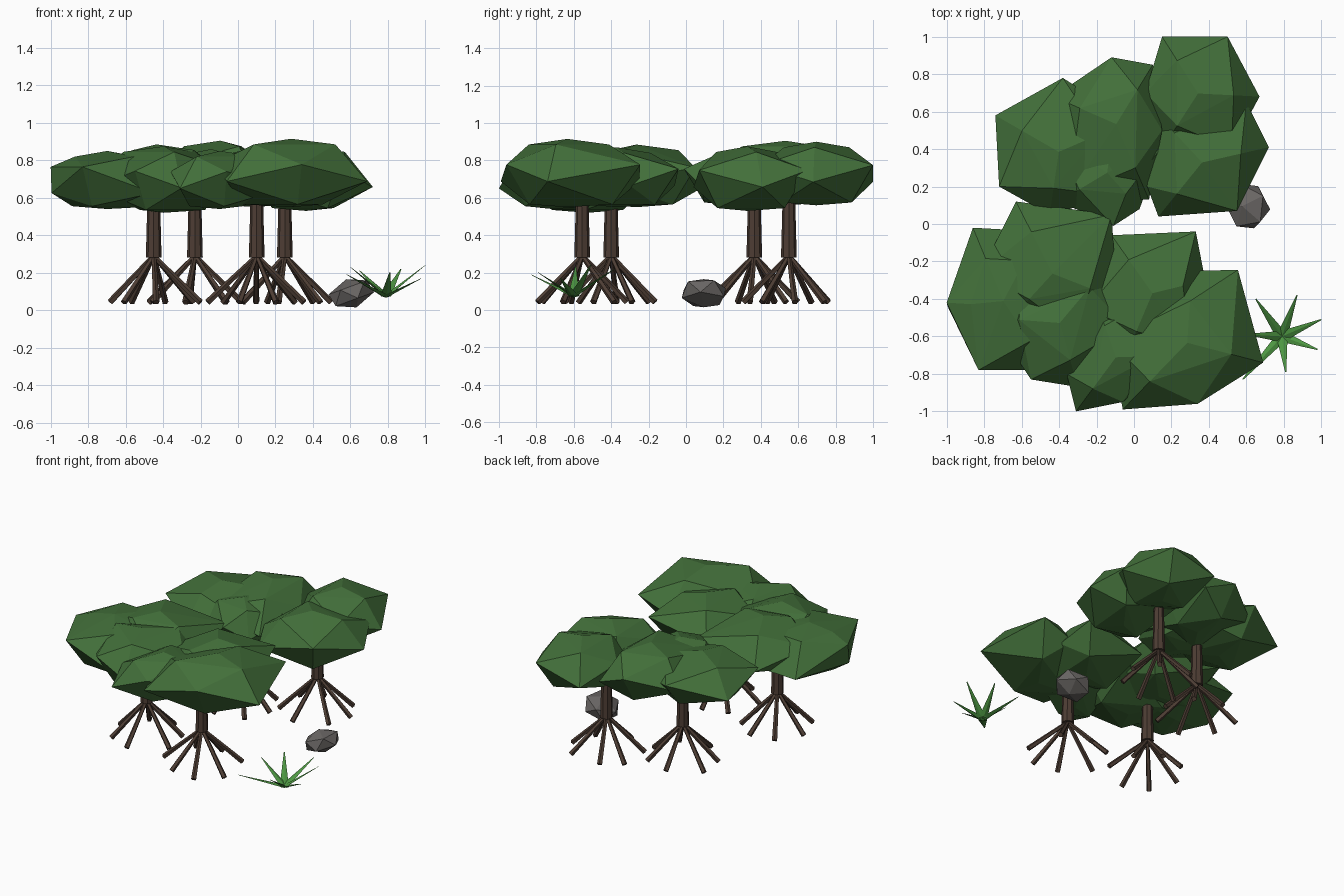
import bpy, bmesh, math, random
from mathutils import Vector, Matrix

if "Cube" in bpy.data.objects:
    bpy.data.objects.remove(bpy.data.objects["Cube"])

random.seed(4)


def material(name, rgb):
    m = bpy.data.materials.new(name)
    m.diffuse_color = (*rgb, 1)
    m.use_nodes = True
    m.node_tree.nodes["Principled BSDF"].inputs["Base Color"].default_value = m.diffuse_color
    return m


LEAF = material("leaf_green", (0.055, 0.16, 0.042))
BARK = material("bark", (0.075, 0.047, 0.034))
STONE = material("stone", (0.14, 0.13, 0.125))
FERN = material("bright_green", (0.075, 0.31, 0.055))


def finish(bm, name, mat):
    bmesh.ops.recalc_face_normals(bm, faces=bm.faces)
    me = bpy.data.meshes.new(name)
    bm.to_mesh(me)
    bm.free()
    me.materials.append(mat)
    ob = bpy.data.objects.new(name, me)
    bpy.context.collection.objects.link(ob)
    return ob


def rod(bm, a, b, r1, r2, sides, flat=1.0):
    """Tapered cylinder from a to b, optionally flattened across."""
    a, b = Vector(a), Vector(b)
    d = b - a
    side = Vector((-d.y, d.x, 0))
    side = side.normalized() if side.length > 1e-6 else Vector((1, 0, 0))
    up = d.normalized().cross(side)
    rot = Matrix((side, up * flat, d.normalized())).transposed().to_4x4()
    bmesh.ops.create_cone(bm, cap_ends=True, segments=sides, radius1=r1, radius2=r2,
                          depth=d.length, matrix=Matrix.Translation((a + b) / 2) @ rot)


def foliage(name, outline, ztop, zbot, wave=0.045):
    """Chunky leaf mass: zigzag outline in plan, with a few crown and underside corners."""
    bm = bmesh.new()
    c = sum((Vector(p) for p in outline), Vector((0, 0))) / len(outline)
    zmid = (ztop + zbot) / 2
    for i, p in enumerate(outline):
        p = Vector(p)
        high = i % 2
        bm.verts.new((*p, zmid + (wave if high else -wave)))
        # crown corner over each low point, underside corner beneath each high one
        q = c + (p - c) * (0.62 if high else 0.58)
        bm.verts.new((*q, (zbot + 0.015 if high else ztop - 0.03)))
    bm.verts.new((*c, ztop))
    bm.verts.new((*c, zbot))
    res = bmesh.ops.convex_hull(bm, input=bm.verts)
    bmesh.ops.delete(bm, geom=[v for v in res["geom_interior"] if isinstance(v, bmesh.types.BMVert)],
                     context='VERTS')
    finish(bm, name, LEAF)


def tree(name, x, y, turn):
    # Trunk
    bm = bmesh.new()
    rod(bm, (x, y, 0.28), (x, y, 0.66), 0.042, 0.032, 8)
    finish(bm, name + "_trunk", BARK)
    # Prop roots
    bm = bmesh.new()
    for i in range(7):
        a = turn + math.tau * i / 7 + random.uniform(-0.15, 0.15)
        r = random.uniform(0.23, 0.275)
        ca, sa = math.cos(a), math.sin(a)
        rod(bm, (x + ca * 0.01, y + sa * 0.01, 0.28), (x + ca * r, y + sa * r, 0.042), 0.013, 0.018, 5)
    finish(bm, name + "_roots", BARK)


# Four stilt-rooted trees
tree("front_left", -0.45, -0.40, 3.1)
tree("front_right", 0.10, -0.555, -0.3)
tree("back_left", -0.23, 0.365, 0.8)
tree("back_right", 0.25, 0.55, 0.1)

# Front right canopy
foliage("front_right_canopy_main", [(0.31, -0.25), (0.555, -0.245), (0.69, -0.74), (0.34, -0.96),
                                    (-0.06, -0.99), (-0.13, -0.62)], 0.915, 0.55)
foliage("front_right_canopy_inner", [(-0.12, -0.06), (0.33, -0.04), (0.38, -0.3), (0.3, -0.65),
                                     (-0.05, -0.72), (-0.25, -0.45)], 0.87, 0.55)
foliage("front_right_canopy_edge", [(-0.31, -1.0), (-0.06, -0.95), (0.25, -0.7), (0.1, -0.4),
                                    (-0.2, -0.42), (-0.36, -0.8)], 0.85, 0.54)

# Front left canopy
foliage("front_left_canopy_outer", [(-0.86, -0.02), (-1.0, -0.42), (-0.995, -0.44), (-0.83, -0.78),
                                    (-0.45, -0.78), (-0.25, -0.4), (-0.5, -0.04)], 0.85, 0.54, 0.07)
foliage("front_left_canopy_inner", [(-0.63, 0.12), (-0.12, 0.05), (-0.09, -0.4), (-0.3, -0.6),
                                    (-0.65, -0.5), (-0.82, -0.26)], 0.885, 0.55)
foliage("front_left_canopy_front", [(-0.77, -0.5), (-0.55, -0.83), (-0.3, -0.87), (-0.04, -0.55),
                                    (-0.12, -0.2), (-0.6, -0.22)], 0.875, 0.52)

# Back left canopy
foliage("back_left_canopy_outer", [(-0.74, 0.58), (-0.38, 0.78), (-0.02, 0.55), (-0.1, 0.15),
                                   (-0.45, 0.05), (-0.72, 0.2)], 0.87, 0.56)
foliage("back_left_canopy_main", [(-0.43, 0.68), (-0.12, 0.89), (0.1, 0.85), (0.15, 0.5),
                                  (0.08, 0.13), (-0.35, 0.15)], 0.905, 0.56)
foliage("back_left_canopy_inner", [(-0.4, 0.12), (-0.11, -0.01), (0.03, 0.08), (0.14, 0.4),
                                   (-0.1, 0.6), (-0.42, 0.45)], 0.86, 0.56)

# Back right canopy
foliage("back_right_canopy_back", [(0.15, 1.0), (0.5, 1.0), (0.67, 0.68), (0.52, 0.4),
                                   (0.15, 0.4), (0.06, 0.7)], 0.90, 0.56)
foliage("back_right_canopy_front", [(0.11, 0.6), (0.07, 0.2), (0.13, 0.04), (0.55, 0.07),
                                    (0.72, 0.41), (0.6, 0.65)], 0.875, 0.53)

# Rock
bm = bmesh.new()
bmesh.ops.create_icosphere(bm, subdivisions=1, radius=1,
                           matrix=Matrix.Translation((0.605, 0.095, 0.09))
                           @ Matrix.Rotation(-0.35, 4, 'Y') @ Matrix.Rotation(0.5, 4, 'Z')
                           @ Matrix.Diagonal((0.13, 0.135, 0.08, 1)))
finish(bm, "rock", STONE)

# Grass tuft: thin blades fanning out from one point
bm = bmesh.new()
for x, y, z in ((1.0, -0.51, 0.24), (0.98, -0.67, 0.17), (0.81, -0.79, 0.20), (0.58, -0.83, 0.19),
                (0.60, -0.59, 0.23), (0.65, -0.40, 0.21), (0.87, -0.38, 0.22)):
    rod(bm, (0.79, -0.60, 0.075), (x, y, z), 0.03, 0.003, 4, 0.3)
finish(bm, "grass_tuft", FERN)
